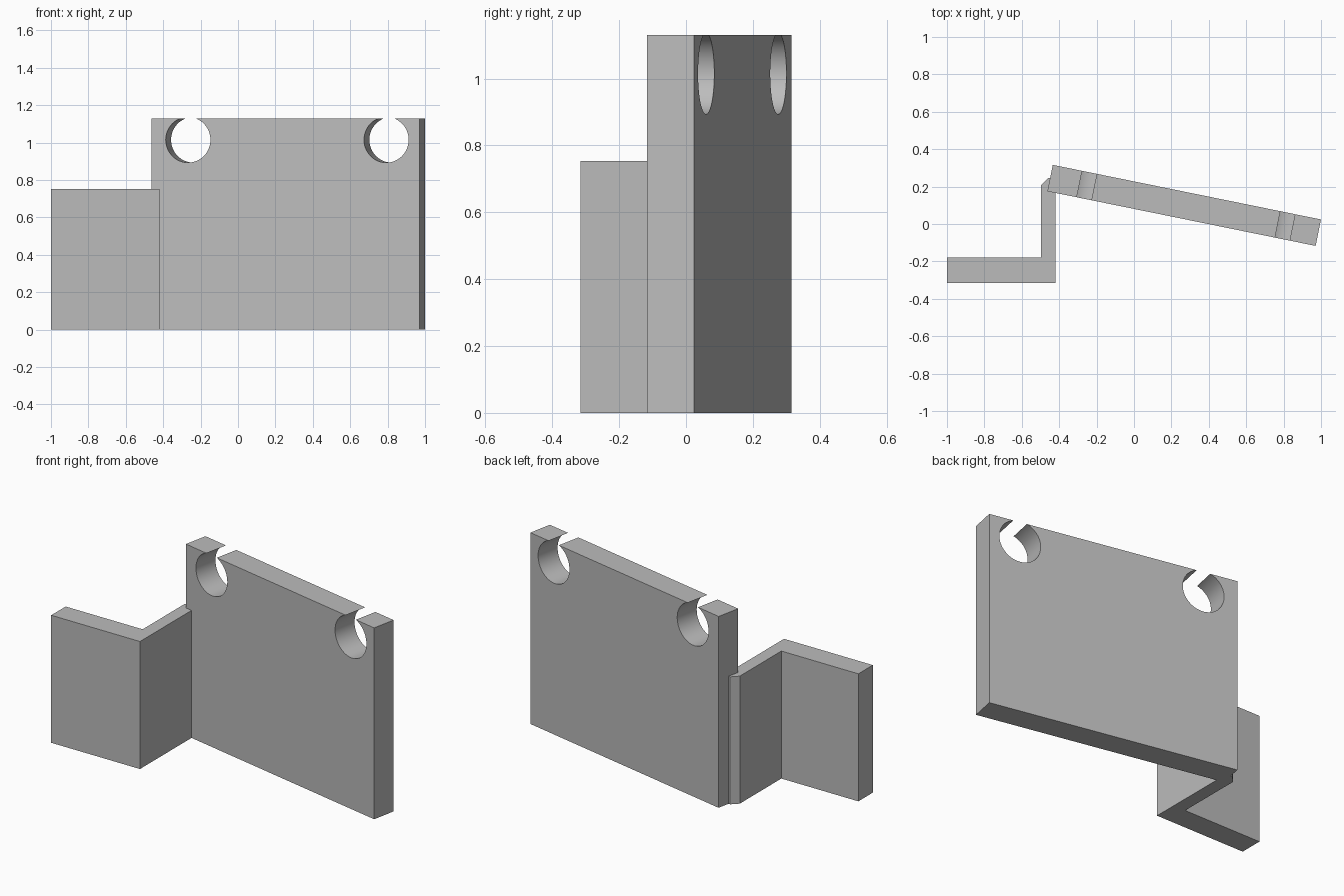
import bpy
import bmesh
from mathutils import Vector

default = bpy.data.objects.get("Cube")
if default:
    bpy.data.objects.remove(default, do_unlink=True)

grey = bpy.data.materials.new("plain grey")
grey.use_nodes = True
grey.diffuse_color = (0.5, 0.5, 0.5, 1)
grey.node_tree.nodes["Principled BSDF"].inputs["Base Color"].default_value = (0.5, 0.5, 0.5, 1)


def prism(name, outline, height):
    """Extrude a plan outline upward from the ground."""
    bm = bmesh.new()
    base = bm.faces.new([bm.verts.new((x, y, 0)) for x, y in outline])
    grown = bmesh.ops.extrude_face_region(bm, geom=[base])["geom"]
    top = [v for v in grown if isinstance(v, bmesh.types.BMVert)]
    bmesh.ops.translate(bm, verts=top, vec=(0, 0, height))
    bmesh.ops.recalc_face_normals(bm, faces=bm.faces)
    mesh = bpy.data.meshes.new(name)
    bm.to_mesh(mesh)
    bm.free()
    mesh.materials.append(grey)
    obj = bpy.data.objects.new(name, mesh)
    bpy.context.collection.objects.link(obj)
    return obj


# Slanted main plate
corner = Vector((-0.463, 0.175))
along = Vector((1.434, -0.292))
across = Vector((along.y, -along.x)).normalized() * -0.144
plate = prism("slanted_plate",
              [corner, corner + along, corner + along - across * -1, corner + across], 1.13)

# Round notches that break through the top edge
axis = Vector((across.x, across.y, 0))
for side, x in (("left", 0.793), ("right", -0.267)):
    t = (x - corner.x) / along.x
    middle = corner + along * t + across / 2
    bpy.ops.mesh.primitive_cylinder_add(
        vertices=48, radius=0.122, depth=0.4, location=(middle.x, middle.y, 1.015),
        rotation=axis.to_track_quat("Z", "Y").to_euler())
    cutter = bpy.context.object
    cutter.name = side + "_notch_cutter"
    cutter.data.materials.append(grey)
    cutter.hide_render = True
    cutter.hide_set(True)
    notch = plate.modifiers.new(side + "_notch", "BOOLEAN")
    notch.operation = "DIFFERENCE"
    notch.solver = "EXACT"
    notch.object = cutter

# Bake the notches, remove the cutters and smooth only the round walls
bpy.context.view_layer.update()
cut_mesh = bpy.data.meshes.new_from_object(
    plate.evaluated_get(bpy.context.evaluated_depsgraph_get()))
plate.modifiers.clear()
plate.data = cut_mesh
for side in ("left", "right"):
    bpy.data.objects.remove(bpy.data.objects[side + "_notch_cutter"], do_unlink=True)
bpy.ops.object.select_all(action="DESELECT")
plate.select_set(True)
bpy.context.view_layer.objects.active = plate
bpy.ops.object.shade_smooth_by_angle()

# Lower angled bracket, with a bevelled end buried in the plate
prism("angled_bracket",
      [(-1, -0.315), (-0.42, -0.315), (-0.42, 0.22), (-0.44, 0.245), (-0.46, 0.245),
       (-0.497, 0.208), (-0.497, -0.18), (-1, -0.18)], 0.753)
